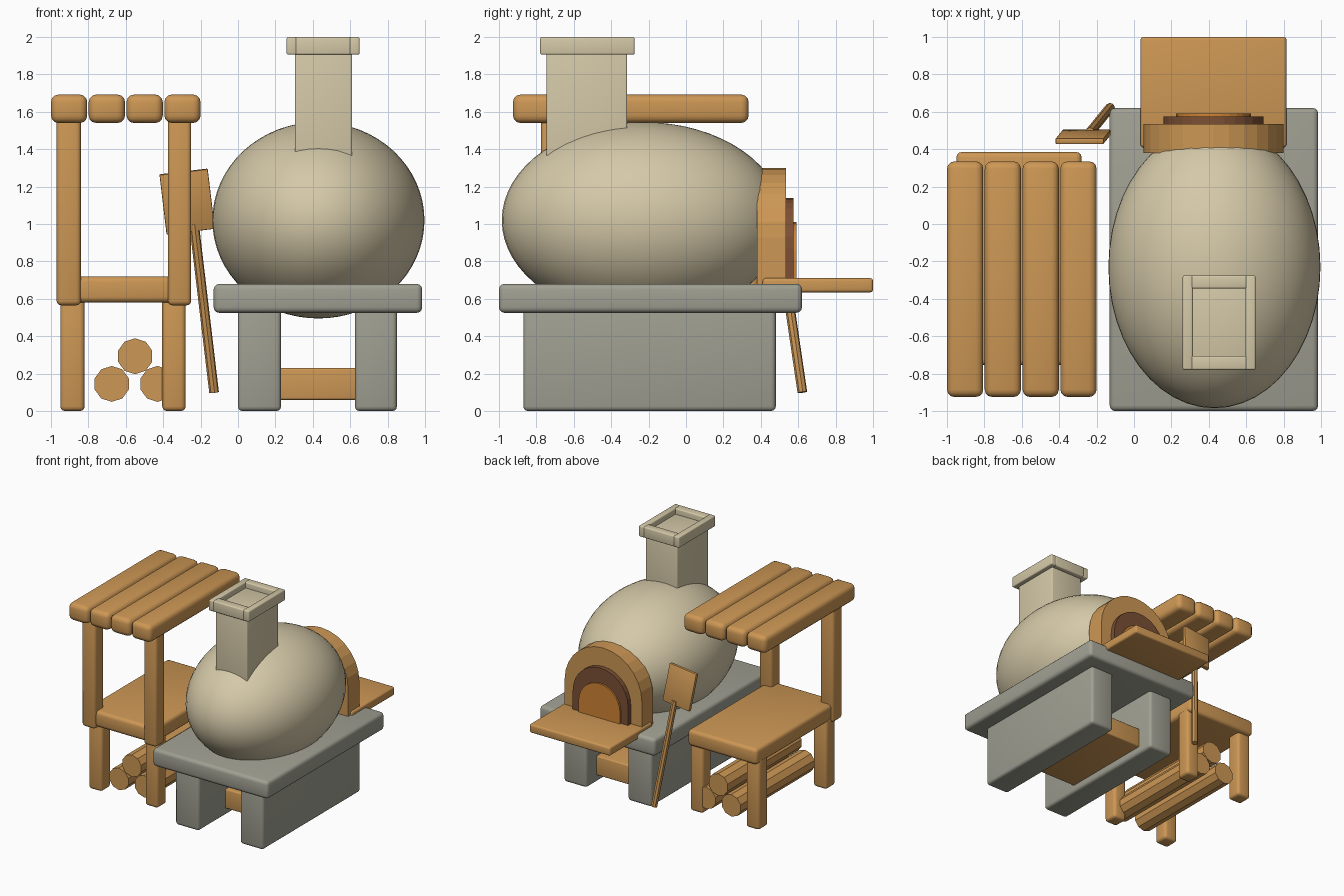
import bpy
import bmesh
import math
from mathutils import Matrix, Vector

old = bpy.data.objects.get("Cube")
if old:
    bpy.data.objects.remove(old, do_unlink=True)


def material(name, rgb):
    m = bpy.data.materials.new(name)
    m.use_nodes = True
    m.diffuse_color = (*rgb, 1)
    m.node_tree.nodes["Principled BSDF"].inputs["Base Color"].default_value = (*rgb, 1)
    return m


WOOD = material("warm wood", (0.61, 0.31, 0.09))
CLAY = material("cream clay", (0.66, 0.58, 0.39))
STONE = material("grey stone", (0.35, 0.35, 0.29))
DARK = material("dark brown", (0.20, 0.08, 0.035))
GLOW = material("ember orange", (0.62, 0.23, 0.035))


def finish(name, bm, mat, smooth=True, bevel=0, segments=3):
    """Turn a bmesh into a named, coloured object with optional rounded edges."""
    bmesh.ops.recalc_face_normals(bm, faces=bm.faces)
    if bevel:
        bmesh.ops.bevel(bm, geom=bm.edges[:], offset=bevel, segments=segments,
                        profile=0.5, affect='EDGES', clamp_overlap=True)
    mesh = bpy.data.meshes.new(name)
    bm.to_mesh(mesh)
    bm.free()
    mesh.materials.append(mat)
    ob = bpy.data.objects.new(name, mesh)
    bpy.context.collection.objects.link(ob)
    if smooth:
        bpy.ops.object.select_all(action='DESELECT')
        ob.select_set(True)
        bpy.context.view_layer.objects.active = ob
        bpy.ops.object.shade_smooth_by_angle(angle=math.radians(35))
    return ob


def box(name, xs, ys, zs, mat, bevel=0.02):
    """Rounded box given by its extents on each axis."""
    bm = bmesh.new()
    bmesh.ops.create_cube(bm, size=1)
    for v in bm.verts:
        for i, (lo, hi) in enumerate((xs, ys, zs)):
            v.co[i] = lo if v.co[i] < 0 else hi
    return finish(name, bm, mat, bevel=bevel)


def cylinder(name, start, end, radius, sides, mat):
    """Straight rod between two points."""
    a, b = Vector(start), Vector(end)
    bm = bmesh.new()
    turn = (b - a).to_track_quat('Z', 'Y').to_matrix().to_4x4()
    bmesh.ops.create_cone(bm, cap_ends=True, segments=sides, radius1=radius, radius2=radius,
                          depth=(b - a).length, matrix=Matrix.Translation((a + b) / 2) @ turn)
    return finish(name, bm, mat, smooth=sides > 10)


def arch(name, radius, top, ys, mat, x=0.425, base=0.68, steps=14):
    """Round-topped slab standing on the base height."""
    bm = bmesh.new()
    angles = [math.pi * i / steps for i in range(steps + 1)]
    outline = [(x + radius * math.cos(a), top - radius + radius * math.sin(a)) for a in angles]
    outline = [(x + radius, base)] + outline + [(x - radius, base)]
    face = bm.faces.new([bm.verts.new((px, ys[0], pz)) for px, pz in outline])
    out = bmesh.ops.extrude_face_region(bm, geom=[face])
    moved = [g for g in out["geom"] if isinstance(g, bmesh.types.BMVert)]
    bmesh.ops.translate(bm, verts=moved, vec=(0, ys[1] - ys[0], 0))
    return finish(name, bm, mat, smooth=False)


# Stone base
box("base_slab", (-0.13, 0.985), (-1.0, 0.62), (0.525, 0.68), STONE, 0.03)
for side, xs in (("right", (0.0, 0.23)), ("left", (0.625, 0.85))):
    box(f"base_wall_{side}", xs, (-0.87, 0.48), (0, 0.6), STONE, 0.025)
box("under_crate", (0.2, 0.65), (-0.5, 0.34), (0.06, 0.23), WOOD, 0.012)

# Oven dome
bm = bmesh.new()
bmesh.ops.create_uvsphere(bm, u_segments=48, v_segments=32, radius=1)
bmesh.ops.scale(bm, verts=bm.verts, vec=(0.567, 0.755, 0.525))
bmesh.ops.translate(bm, verts=bm.verts, vec=(0.43, -0.23, 1.02))
finish("oven_dome", bm, CLAY)

# Chimney with a raised rim of four bars
box("chimney_shaft", (0.305, 0.61), (-0.745, -0.315), (1.2, 1.95), CLAY, 0.008)
for side, xs in (("right", (0.26, 0.315)), ("left", (0.595, 0.65))):
    box(f"chimney_rim_{side}", xs, (-0.78, -0.275), (1.905, 2.0), CLAY, 0.01)
for side, ys in (("front", (-0.78, -0.705)), ("back", (-0.345, -0.275))):
    box(f"chimney_rim_{side}", (0.305, 0.605), ys, (1.905, 2.0), CLAY, 0.01)

# Oven mouth
arch("mouth_surround", 0.373, 1.3, (0.38, 0.535), WOOD)
arch("mouth_lining", 0.267, 1.14, (0.5, 0.575), DARK)
arch("mouth_fire", 0.2, 1.01, (0.54, 0.59), GLOW)
box("mouth_shelf", (0.035, 0.815), (0.41, 1.0), (0.635, 0.71), WOOD, 0.015)

# Side table
box("table_top", (-0.95, -0.28), (-0.755, 0.385), (0.58, 0.72), WOOD, 0.03)
for side, xs in (("right", (-0.95, -0.82)), ("left", (-0.405, -0.28))):
    for end, ys in (("front", (-0.71, -0.58)), ("back", (0.22, 0.35))):
        box(f"table_leg_{end}_{side}", xs, ys, (0, 0.62), WOOD, 0.025)
for side, xs in (("right", (-0.97, -0.84)), ("left", (-0.375, -0.25))):
    box(f"roof_post_{side}", xs, (-0.775, -0.645), (0.565, 1.6), WOOD, 0.025)

# Slatted roof
for i in range(4):
    x = -1 + i * 0.202
    box(f"roof_slat_{i + 1}", (x, x + 0.194), (-0.925, 0.335), (1.54, 1.692), WOOD, 0.04)

# Firewood
for i, (x, z) in enumerate(((-0.675, 0.145), (-0.55, 0.293), (-0.43, 0.145))):
    cylinder(f"log_{i + 1}", (x, -0.68, z), (x, 0.34, z), 0.096, 10, WOOD)

# Leaning paddle
foot, neck = Vector((-0.128, 0.622, 0.1)), Vector((-0.235, 0.49, 1.0))
cylinder("paddle_handle", foot, neck, 0.026, 8, WOOD)
up = (neck - foot).normalized()
across = Vector((0, 1, 0)).cross(up).normalized()
frame = Matrix((across, up.cross(across), up)).transposed().to_4x4()
bm = bmesh.new()
bmesh.ops.create_cube(bm, size=1)
bmesh.ops.scale(bm, verts=bm.verts, vec=(0.26, 0.032, 0.325))
bm.transform(Matrix.Translation((-0.272, 0.466, 1.12)) @ frame)
finish("paddle_blade", bm, WOOD, bevel=0.006, segments=2)
